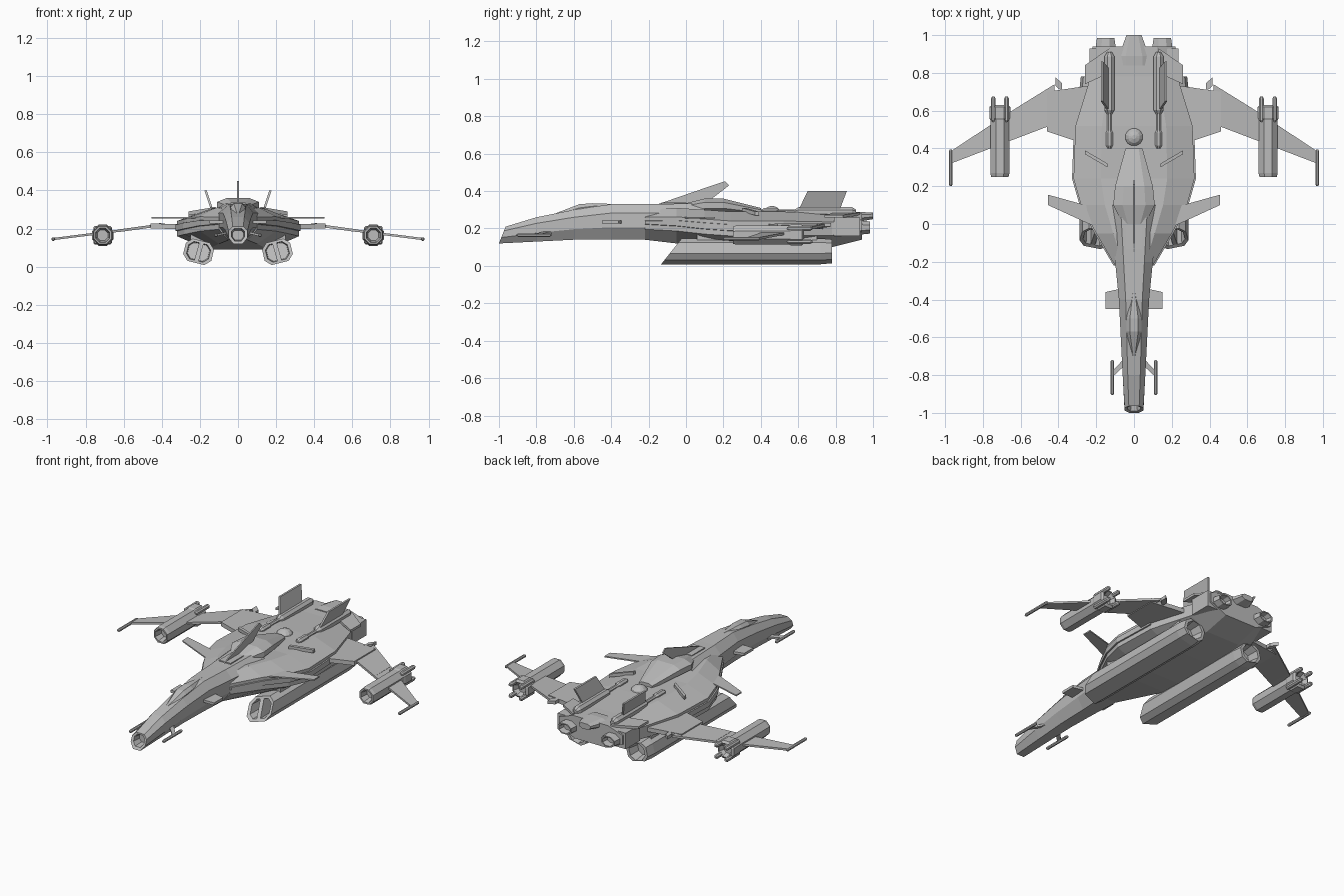
import bpy, bmesh
from math import sin, cos, pi, radians
from mathutils import Vector

default_cube = bpy.data.objects.get("Cube")
if default_cube:
    bpy.data.objects.remove(default_cube, do_unlink=True)

grey = bpy.data.materials.new("hull grey")
grey.use_nodes = True
grey.diffuse_color = (.5, .5, .5, 1)
grey.node_tree.nodes["Principled BSDF"].inputs["Base Color"].default_value = grey.diffuse_color


def loft(name, rings, mirror=False):
    """Skin a run of equal rings and cap both ends."""
    bm = bmesh.new()
    rows = [[bm.verts.new(point) for point in ring] for ring in rings]
    for near, far in zip(rows, rows[1:]):
        for i in range(len(near)):
            bm.faces.new((near[i - 1], near[i], far[i], far[i - 1]))
    bm.faces.new(rows[0])
    bm.faces.new(rows[-1])
    bmesh.ops.recalc_face_normals(bm, faces=bm.faces)
    mesh = bpy.data.meshes.new(name)
    bm.to_mesh(mesh)
    bm.free()
    mesh.materials.append(grey)
    part = bpy.data.objects.new(name, mesh)
    bpy.context.collection.objects.link(part)
    if mirror:
        part.modifiers.new("Mirror", "MIRROR").use_mirror_merge = False


def section(y, width, low, top, lean=0):
    """Eight-sided hull section whose shoulders follow its width and height."""
    height = top - low
    side = [(width * .5, 0), (width, height * .35), (width, height * .75), (width * .55, height)]
    outline = side + [(-x, rise) for x, rise in reversed(side)]
    return [(x, y + lean * rise, low + rise) for x, rise in outline]


def body(name, *stations):
    loft(name, [section(*station) for station in stations])


def oval(x, y, z, radius, sides=8, squash=1):
    angles = [2 * pi * (i + .5) / sides for i in range(sides)]
    return [(x + radius * cos(a), y, z + radius * squash * sin(a)) for a in angles]


def rod(name, x, z, radius, front, back):
    """Faceted rod with tapered ends."""
    taper = radius * .8
    steps = ((front, .5), (front + taper, 1), (back - taper, 1), (back, .5))
    loft(name, [oval(x, y, z, radius * size) for y, size in steps], True)


def panel(name, root, tip, thickness, upright=False, mirror=True):
    """Tapered blade between two chords, each given as x, z, front y, back y."""
    offset = Vector((thickness, 0, 0) if upright else (0, 0, thickness)) / 2
    rings = []
    for x, z, front, back in (root, tip):
        lead, trail = Vector((x, front, z)), Vector((x, back, z))
        rings.append([lead - offset, trail - offset, trail + offset, lead + offset])
    loft(name, rings, mirror)


def block(name, centre, size):
    """Mirrored rectangular block."""
    middle, half = Vector(centre), Vector(size) / 2
    corners = ((-1, -1), (1, -1), (1, 1), (-1, 1))
    loft(name, [[middle + half * Vector((u, end, v)) for u, v in corners]
                for end in (-1, 1)], True)


# Nose with a hollow raked intake, running back into the neck
body("nose_fuselage",
     (-.93, .03, .14, .19), (-.99, .035, .135, .2, .4), (-1, .05, .12, .21, .4),
     (-.8, .06, .13, .26), (-.6, .07, .14, .3), (-.4, .08, .14, .33),
     (-.2, .1, .14, .33), (.1, .13, .14, .335))

# Cockpit canopy
body("canopy", (-.7, .01, .25, .28), (-.57, .04, .25, .33),
     (-.5, .04, .27, .335), (-.36, .01, .3, .33))

# Main hull, widest amidships, with a raised band along its front shoulders
hull = [(-.22, .1, .14, .3), (-.05, .2, .12, .31), (.1, .28, .1, .3), (.24, .32, .09, .29),
        (.52, .31, .09, .29), (.78, .23, .1, .28), (.94, .22, .14, .28)]
body("main_hull", *hull)
body("shoulder_band", *[(y, width + .008, low + .07, top - .05)
                        for y, width, low, top in hull[:-2]])

# Dorsal hump, dome, hatch and fin
body("dorsal_hump", (0, .06, .28, .335), (.1, .11, .28, .36),
     (.2, .1, .28, .36), (.4, .045, .27, .31))
dome_rings = []
for step in range(4):
    rise = step * pi / 7
    dome_rings.append([(x * cos(rise), .46 + y * cos(rise), .28 + .04 * sin(rise))
                       for x, _, y in oval(0, 0, 0, .05, sides=12)])
loft("dorsal_dome", dome_rings)
panel("spine_hatch", root=(-.04, .333, -.13, 0), tip=(.04, .333, -.13, 0),
      thickness=.01, mirror=False)
panel("dorsal_fin", root=(0, .33, -.15, .1), tip=(0, .43, .14, .23),
      thickness=.008, upright=True, mirror=False)
panel("dorsal_fin_tip", root=(0, .43, .14, .23), tip=(0, .45, .2, .21),
      thickness=.008, upright=True, mirror=False)
panel("shoulder_vane", root=(.14, .3, .3, .32), tip=(.26, .28, .37, .39), thickness=.02)

# Tail spine, rear blocks and exhausts
body("tail_spine", (.84, .08, .23, .285), (.89, .08, .23, .29), (1, .04, .25, .285))
block("rear_block", centre=(.17, .86, .21), size=(.13, .14, .1))
panel("rear_cowl", root=(.13, .278, .8, .93), tip=(.26, .265, .74, .84), thickness=.015)
loft("rear_nozzle", [oval(.15, y, .205, radius, squash=.7) for y, radius in
                     ((.92, .06), (.985, .05), (.985, .04), (.95, .03))], True)

# Dorsal gun pods with canted fins
rod("gun_barrel", .13, .29, .013, front=.4, back=.65)
rod("gun_muzzle", .13, .29, .02, front=.4, back=.5)
rod("gun_pod", .13, .288, .028, front=.58, back=.91)
panel("canted_fin", root=(.135, .295, .6, .82), tip=(.17, .4, .65, .86),
      thickness=.012, upright=True)

# Canards, nose planes and nose probes
panel("canard", root=(.15, .257, -.04, .07), tip=(.455, .257, .1, .155), thickness=.008)
panel("nose_plane", root=(.06, .235, -.45, -.34), tip=(.15, .235, -.45, -.36), thickness=.016)
rod("nose_probe", .115, .165, .01, front=-.905, back=-.72)
panel("probe_strut", root=(.05, .18, -.75, -.71), tip=(.115, .165, -.81, -.78), thickness=.012)

# Wings in two spans, with trailing spike and tip rods
panel("wing_root", root=(.22, .21, .41, .735), tip=(.46, .213, .49, .7), thickness=.026)
panel("wing_spike", root=(.38, .215, .7, .745), tip=(.415, .22, .73, .775), thickness=.02)
panel("inner_wing", root=(.42, .217, .53, .74), tip=(.63, .188, .45, .61), thickness=.014)
panel("outer_wing", root=(.63, .188, .45, .61), tip=(.97, .145, .32, .385), thickness=.012)
rod("wingtip_rod", .97, .145, .01, front=.2, back=.395)

# Wing pods: hollow front, flared collar and four rear prongs
pod_x, pod_z = .71, .165
loft("wing_pod", [oval(pod_x, y, pod_z, radius) for y, radius in
                  ((.3, .03), (.25, .04), (.25, .05), (.27, .055), (.55, .055),
                   (.56, .06), (.62, .06), (.63, .045), (.6, .03))], True)
for x, _, z in oval(pod_x, 0, pod_z, .05, sides=4):
    rod("pod_prong", x, z, .014, front=.54, back=.675)


# Underslung engines: tilted chamfered boxes with a raked intake and round exhaust
def engine_ring(y, scale=1, rake=0, rounded=False):
    tilt = radians(14)
    if rounded:
        corners = [(u, v) for u, _, v in oval(0, 0, 0, .075 * scale)]
    else:
        width, height, cut = .076 * scale, .06 * scale, .03 * scale
        half = [(width - cut, -height), (width, cut - height),
                (width, height - cut), (width - cut, height)]
        corners = half[2:] + [(-u, -v) for u, v in half] + half[:2]
    ring = []
    for u, v in corners:
        z = .078 + u * sin(tilt) + v * cos(tilt)
        ring.append((.207 + u * cos(tilt) - v * sin(tilt), y + rake * z, z))
    return ring


loft("lower_engine", [
    engine_ring(-.04, scale=.72, rake=.8), engine_ring(-.135, scale=.78, rake=.8),
    engine_ring(-.14, rake=.8), engine_ring(.1), engine_ring(.72), engine_ring(.78, scale=.92),
    engine_ring(.78, scale=.75, rounded=True), engine_ring(.71, scale=.6, rounded=True)], True)
panel("intake_divider", root=(.22, .025, -.115, .03), tip=(.19, .13, -.03, .03),
      thickness=.024, upright=True)
block("engine_pylon", centre=(.19, .38, .145), size=(.12, .64, .07))
